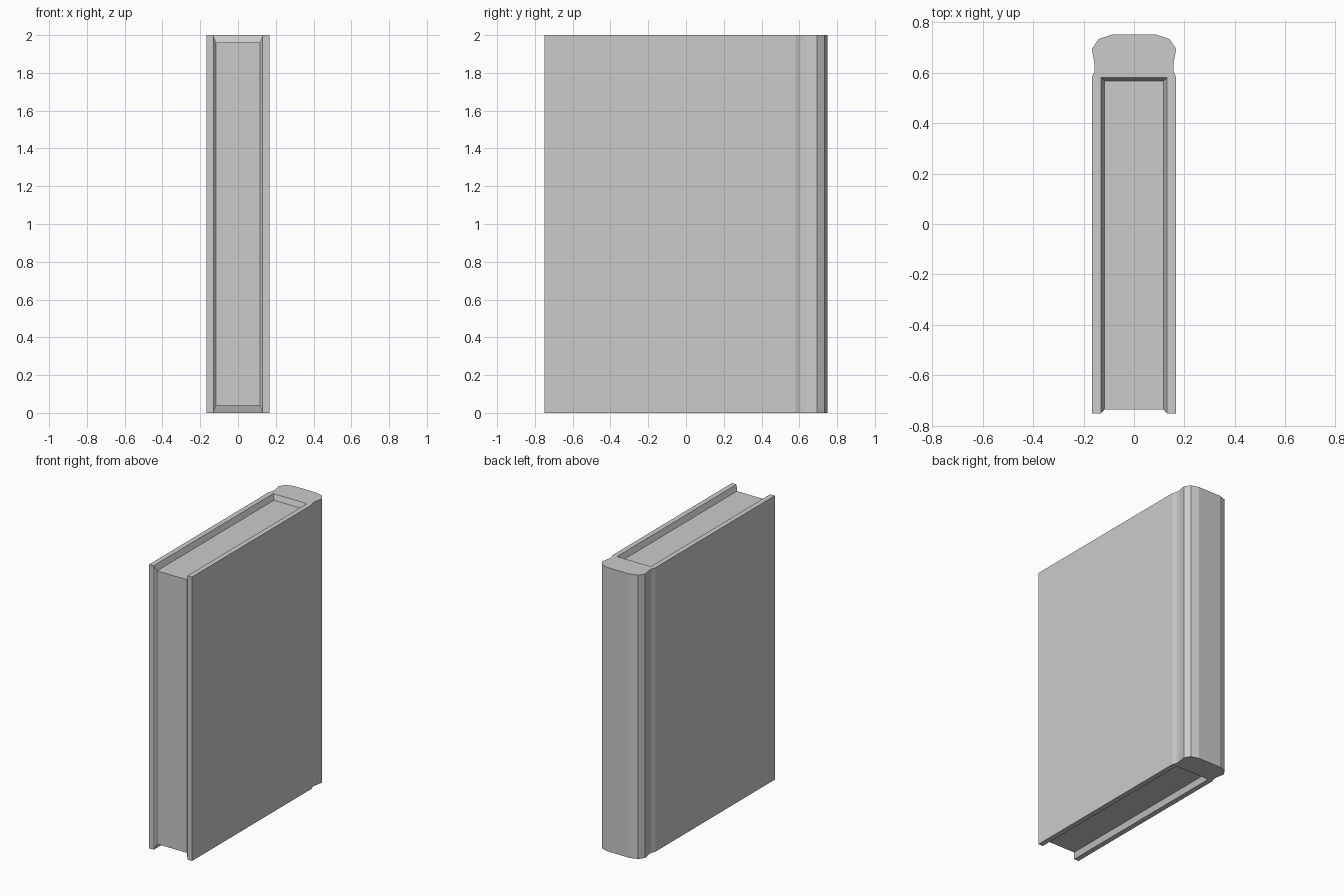
import bpy, bmesh

if "Cube" in bpy.data.objects:
    bpy.data.objects.remove(bpy.data.objects["Cube"])

HEIGHT, FRONT = 2.0, -0.75
INSET_Z, INSET_Y = 0.038, 0.015      # how far the pages sit below the cover edges
PAGE_X, PAGE_BACK = 0.117, 0.567


def mirrored(half):
    """Right-hand points, followed by their mirror image in reverse order."""
    return half + [(-x, y) for x, y in reversed(half)]


def finish(bm, name):
    bmesh.ops.recalc_face_normals(bm, faces=bm.faces)
    mesh = bpy.data.meshes.new(name)
    bm.to_mesh(mesh)
    bm.free()
    obj = bpy.data.objects.new(name, mesh)
    bpy.context.collection.objects.link(obj)
    return obj


# Cover: boards, hinge grooves and rounded spine, with a chamfered inner edge
outer = mirrored([(0.167, FRONT), (0.167, 0.58), (0.156, 0.607), (0.156, 0.632),
                  (0.167, 0.694), (0.141, 0.733), (0.088, 0.75)])
rim = mirrored([(0.131, FRONT), (0.131, 0.58)])
throat = mirrored([(PAGE_X, FRONT + INSET_Y), (PAGE_X, PAGE_BACK)])

bm = bmesh.new()


def ring(points, z):
    return [bm.verts.new((x, y, z)) for x, y in points]


def wall(lower, upper):
    for i in range(len(lower) - 1):
        bm.faces.new((lower[i], lower[i + 1], upper[i + 1], upper[i]))


out_low, out_high = ring(outer, 0), ring(outer, HEIGHT)
inner = [ring(rim, 0), ring(throat, INSET_Z),
         ring(throat, HEIGHT - INSET_Z), ring(rim, HEIGHT)]
wall(out_low, out_high)
for lower, upper in zip(inner, inner[1:]):
    wall(lower, upper)
bm.faces.new(out_low + inner[0][::-1])
bm.faces.new(out_high + inner[3][::-1])
# Fore-edge of each board and its chamfer
for end in (0, -1):
    bm.faces.new((out_low[end], inner[0][end], inner[3][end], out_high[end]))
    bm.faces.new([level[end] for level in inner])
finish(bm, "cover")

# Page block, filling the space between the boards
bm = bmesh.new()
bmesh.ops.create_cube(bm, size=1)
page_front = FRONT + INSET_Y
bmesh.ops.scale(bm, verts=bm.verts,
                vec=(2 * PAGE_X, PAGE_BACK - page_front, HEIGHT - 2 * INSET_Z))
bmesh.ops.translate(bm, verts=bm.verts,
                    vec=(0, (PAGE_BACK + page_front) / 2, HEIGHT / 2))
finish(bm, "pages")
